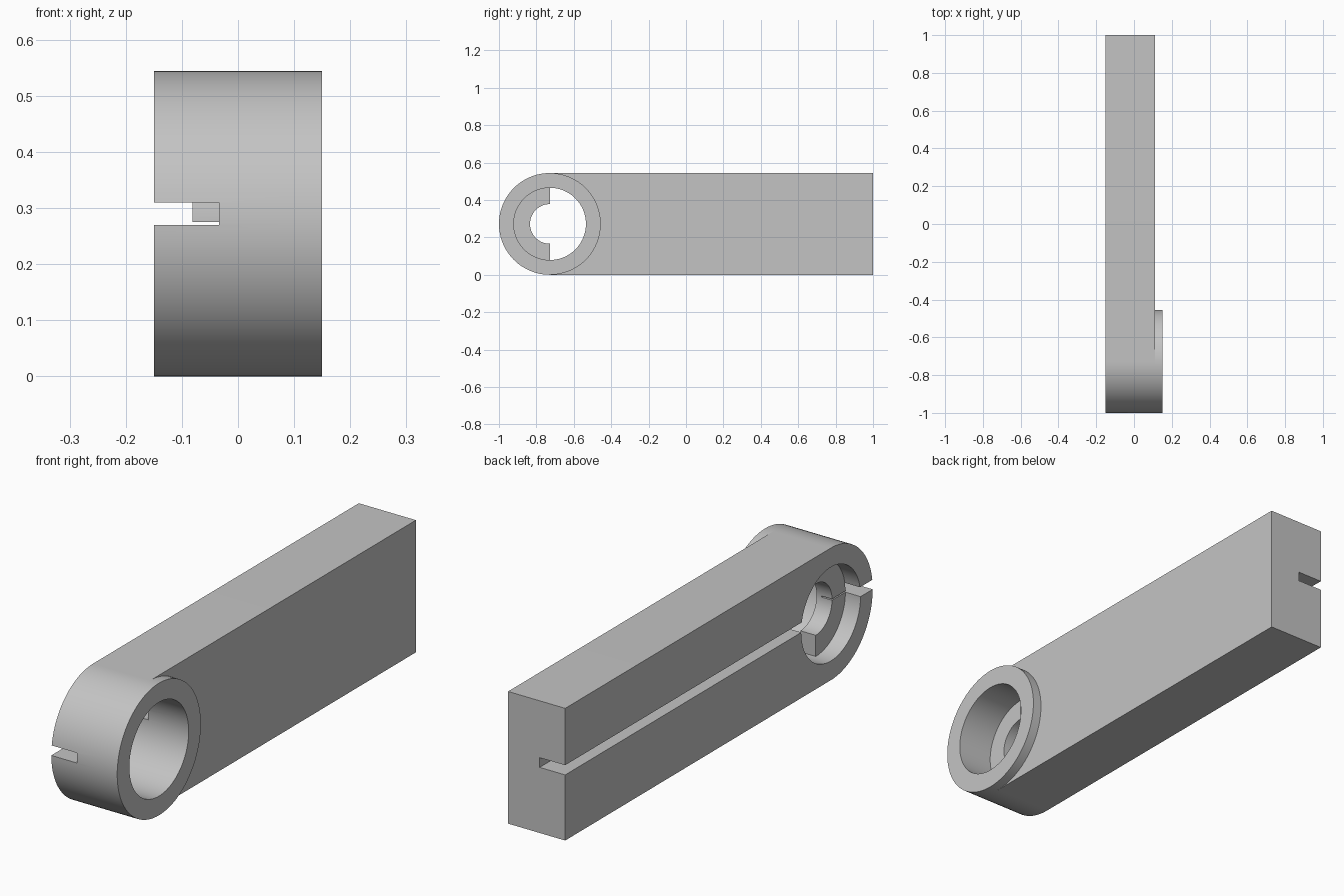
import bpy
import bmesh
from math import cos, sin, pi, radians

if "Cube" in bpy.data.objects:
    bpy.data.objects.remove(bpy.data.objects["Cube"])

# Main dimensions
R_OUT, R_BORE, R_LIP = 0.272, 0.193, 0.106
CY, CZ = -0.728, R_OUT
LEFT, RIGHT, BOSS = -0.15, 0.11, 0.15
SEG = 96

grey = bpy.data.materials.new("light_grey")
grey.use_nodes = True
grey.diffuse_color = (0.55, 0.55, 0.55, 1)
grey.node_tree.nodes["Principled BSDF"].inputs["Base Color"].default_value = (0.55, 0.55, 0.55, 1)


def arc(radius, start, end, steps):
    """Points (y, z) on an arc around the pivot centre, angles in degrees."""
    angles = [radians(start + (end - start) * i / steps) for i in range(steps + 1)]
    return [(CY + radius * cos(a), CZ + radius * sin(a)) for a in angles]


def extrude(name, profile, x0, x1):
    """Extrude a closed (y, z) profile along x."""
    bm = bmesh.new()
    face = bm.faces.new([bm.verts.new((x0, y, z)) for y, z in profile])
    result = bmesh.ops.extrude_face_region(bm, geom=[face])
    verts = [g for g in result["geom"] if isinstance(g, bmesh.types.BMVert)]
    bmesh.ops.translate(bm, verts=verts, vec=(x1 - x0, 0, 0))
    bmesh.ops.recalc_face_normals(bm, faces=bm.faces)
    mesh = bpy.data.meshes.new(name)
    bm.to_mesh(mesh)
    bm.free()
    mesh.materials.append(grey)
    obj = bpy.data.objects.new(name, mesh)
    bpy.context.collection.objects.link(obj)
    return obj


def box(name, y0, y1, z0, z1, x0, x1):
    return extrude(name, [(y0, z0), (y1, z0), (y1, z1), (y0, z1)], x0, x1)


def cylinder(name, radius, x0, x1):
    return extrude(name, arc(radius, 0, 360, SEG)[:-1], x0, x1)


def cut(obj, *cutters):
    """Subtract the cutters, bake the result and drop the cutters."""
    for cutter in cutters:
        cutter.hide_render = True
        mod = obj.modifiers.new("cut", "BOOLEAN")
        mod.operation = "DIFFERENCE"
        mod.solver = "EXACT"
        mod.object = cutter
    bpy.context.view_layer.update()
    graph = bpy.context.evaluated_depsgraph_get()
    mesh = bpy.data.meshes.new_from_object(obj.evaluated_get(graph))
    obj.modifiers.clear()
    obj.data = mesh
    for cutter in cutters:
        bpy.data.objects.remove(cutter)


# Arm with rounded front end, through bore and long side groove
arm = extrude("arm", arc(R_OUT, 90, 270, SEG // 2) + [(1, 0), (1, 2 * R_OUT)], LEFT, RIGHT)
cut(arm,
    cylinder("bore_cutter", R_BORE, -0.3, 0.3),
    box("groove_cutter", -1.2, 1.2, 0.27, 0.31, -0.3, -0.034))

# Raised round collar on the left face
collar = cylinder("collar", R_OUT, RIGHT, BOSS)
cut(collar, cylinder("collar_bore_cutter", R_BORE, 0, 0.3))

# Half ring lip inside the bore, with a fine slit
lip = extrude("inner_lip",
              arc(R_BORE, 90, 270, SEG // 2) + arc(R_LIP, 270, 90, SEG // 2),
              -0.081, -0.011)
cut(lip, box("slit_cutter", -1.2, -0.75, 0.27, 0.275, -0.3, -0.034))

# Smooth curved walls, keep edges sharp
bpy.ops.object.select_all(action="DESELECT")
for part in (arm, collar, lip):
    part.select_set(True)
bpy.context.view_layer.objects.active = arm
bpy.ops.object.shade_smooth_by_angle(angle=radians(30))
